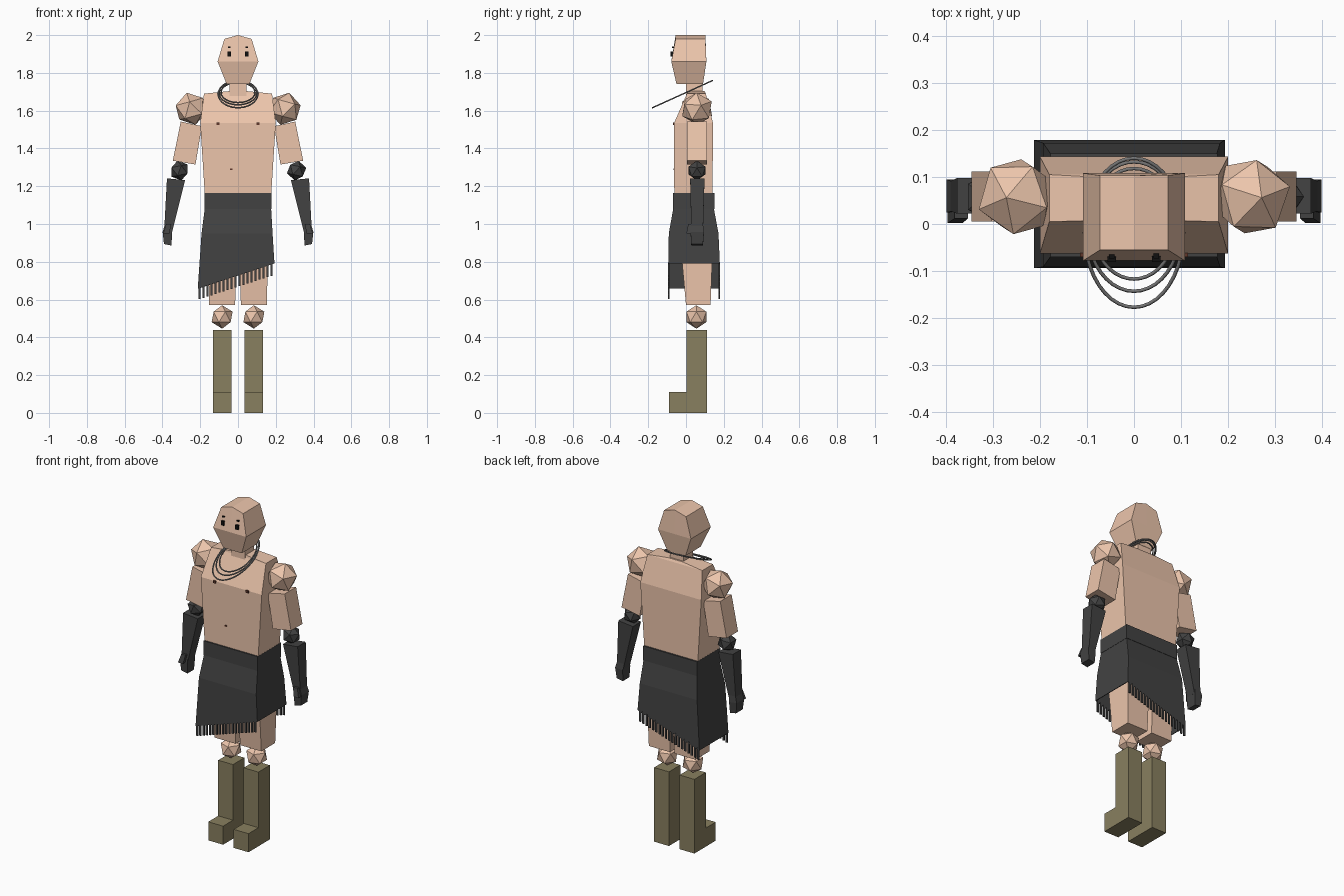
import bpy, bmesh, math
from mathutils import Matrix, Euler

if "Cube" in bpy.data.objects:
    bpy.data.objects.remove(bpy.data.objects["Cube"])


def mat(name, rgb):
    m = bpy.data.materials.new(name)
    m.diffuse_color = (*rgb, 1)
    m.use_nodes = True
    m.node_tree.nodes["Principled BSDF"].inputs["Base Color"].default_value = m.diffuse_color
    return m


SKIN = mat("skin", (0.84, 0.56, 0.41))
DARK = mat("dark_cloth", (0.055, 0.055, 0.055))
BLACK = mat("black", (0.005, 0.005, 0.005))
BROWN = mat("brown", (0.12, 0.04, 0.025))
BOOT = mat("boot_leather", (0.25, 0.215, 0.115))
METAL = mat("metal", (0.18, 0.18, 0.18))


def finish(name, bm, material):
    bmesh.ops.recalc_face_normals(bm, faces=bm.faces)
    me = bpy.data.meshes.new(name)
    bm.to_mesh(me)
    bm.free()
    ob = bpy.data.objects.new(name, me)
    me.materials.append(material)
    bpy.context.collection.objects.link(ob)
    return ob


def loft(name, rings, material, s=1, caps=True):
    """Rectangular rings (z, centre x, half x, y0, y1, tilt of z along x) joined into a tube."""
    bm = bmesh.new()
    loops = []
    for z, cx, hx, y0, y1, tilt in rings:
        pts = [(-hx, y0), (hx, y0), (hx, y1), (-hx, y1)]
        loops.append([bm.verts.new((s * (cx + dx), y, z + tilt * dx)) for dx, y in pts])
    for a, b in zip(loops, loops[1:]):
        for i in range(4):
            j = (i + 1) % 4
            bm.faces.new((a[i], a[j], b[j], b[i]))
    if caps:
        bm.faces.new(loops[0])
        bm.faces.new(loops[-1])
    return finish(name, bm, material)


def box(name, x, y, z, material):
    return loft(name, [(h, sum(x) / 2, (x[1] - x[0]) / 2, *y, 0) for h in z], material)


def joint(name, loc, r, material, rot):
    bm = bmesh.new()
    bmesh.ops.create_icosphere(bm, subdivisions=1, radius=r,
                               matrix=Matrix.Translation(loc) @ Euler(rot).to_matrix().to_4x4())
    return finish(name, bm, material)


# Head: three rings with a low ridge on the crown
bm = bmesh.new()
loops = []
for z, hx, y0, y1, peak in [(1.74, .06, -.05, .09, 0), (1.86, .108, -.078, .108, 0),
                            (1.98, .072, -.055, .103, .02)]:
    pts = [(-hx, y0, z), (0, y0, z + peak), (hx, y0, z),
           (hx, y1, z), (0, y1, z + peak), (-hx, y1, z)]
    loops.append([bm.verts.new(p) for p in pts])
for a, b in zip(loops, loops[1:]):
    for i in range(6):
        j = (i + 1) % 6
        bm.faces.new((a[i], a[j], b[j], b[i]))
t = loops[-1]
bm.faces.new(loops[0])
bm.faces.new((t[0], t[1], t[4], t[5]))
bm.faces.new((t[1], t[2], t[3], t[4]))
finish("head", bm, SKIN)

# Neck and torso
box("neck", (-.045, .045), (0, .088), (1.66, 1.75), SKIN)
loft("torso", [(1.1, 0, .172, -.062, .14, 0), (1.535, 0, .2, -.063, .143, 0),
               (1.69, 0, .18, .005, .105, 0), (1.703, 0, .05, .008, .098, 0)], SKIN)
box("navel", (-.042, -.03), (-.067, -.055), (1.285, 1.293), BROWN)

# Three necklace loops lying in one sloping plane
for n, (y0, y1, rx) in enumerate([(-.177, .14, .105), (-.143, .132, .1), (-.117, .118, .09)]):
    cu = bpy.data.curves.new("necklace", 'CURVE')
    cu.dimensions = '3D'
    cu.bevel_depth = .004
    cu.bevel_resolution = 1
    sp = cu.splines.new('POLY')
    sp.points.add(39)
    sp.use_cyclic_u = True
    for i, p in enumerate(sp.points):
        a = 2 * math.pi * i / 40
        y = (y0 + y1) / 2 + (y1 - y0) / 2 * math.sin(a)
        p.co = (rx * math.cos(a), y, 1.696 + .453 * y, 1)
    cu.materials.append(METAL)
    bpy.context.collection.objects.link(bpy.data.objects.new("necklace_%d" % (n + 1), cu))

# Mirrored parts
for s, side in ((-1, "right"), (1, "left")):
    # Face and chest details
    ex = s * .047
    box(side + "_eye", (ex - .009, ex + .009), (-.081, -.06), (1.888, 1.913), BLACK)
    box(side + "_brow", (ex - .006, ex + .006), (-.073, -.055), (1.932, 1.939), BLACK)
    nx = s * .107
    box(side + "_nipple", (nx - .008, nx + .008), (-.07, -.055), (1.524, 1.538), BROWN)

    # Arm
    joint(side + "_shoulder", (s * .248, .058, 1.61), .088, SKIN, (.1, s * .25, s * .3))
    loft(side + "_upper_arm", [(1.53, .247, .056, .005, .112, .22),
                               (1.325, .285, .06, .005, .112, .17)], SKIN, s)
    joint(side + "_elbow", (s * .31, .058, 1.283), .053, DARK, (0, s * .2, 0))
    loft(side + "_forearm", [(1.237, .328, .048, .022, .098, .1),
                             (.96, .37, .021, .028, .09, .1)], DARK, s)
    loft(side + "_hand", [(1.0, .368, .018, .028, .09, .1), (.955, .374, .025, .024, .095, .1),
                          (.89, .372, .02, .028, .09, .2)], DARK, s)
    loft(side + "_thumb", [(1.0, .367, .014, .012, .035, 0),
                           (.95, .38, .016, .002, .026, 0)], DARK, s)

    # Leg
    loft(side + "_thigh", [(1.08, .084, .078, -.045, .135, 0), (.79, .084, .073, -.02, .138, 0),
                           (.57, .084, .069, .0, .13, 0)], SKIN, s)
    joint(side + "_knee", (s * .084, .055, .508), .062, SKIN, (0, 0, 0))

    # Boot: L profile extruded sideways
    bm = bmesh.new()
    prof = [(-.09, 0), (.11, 0), (.11, .44), (.003, .44), (.003, .11), (-.09, .11)]
    f = bm.faces.new([bm.verts.new((s * .035, y, z)) for y, z in prof])
    ext = bmesh.ops.extrude_face_region(bm, geom=[f])
    bmesh.ops.translate(bm, vec=(s * .097, 0, 0),
                        verts=[v for v in ext["geom"] if isinstance(v, bmesh.types.BMVert)])
    finish(side + "_boot", bm, BOOT)

# Belt and slanted skirt
loft("belt", [(1.08, 0, .177, -.07, .15, 0), (1.165, 0, .177, -.07, .15, 0)], DARK)
skirt = loft("skirt", [(1.09, 0, .175, -.066, .146, 0), (.95, -.005, .188, -.091, .172, 0),
                       (.725, -.01, .203, -.094, .179, .325)], DARK, caps=False)
mod = skirt.modifiers.new("thickness", 'SOLIDIFY')
mod.thickness = .006

# Fringe along the front and back hems
for face, y in (("front", -.091), ("back", .176)):
    for i in range(19):
        x = -.204 + i * .0212
        z = .725 + .325 * (x + .01)
        box("%s_fringe_%d" % (face, i + 1), (x - .006, x + .006), (y - .003, y + .003),
            (z - .06, z + .01), DARK)
